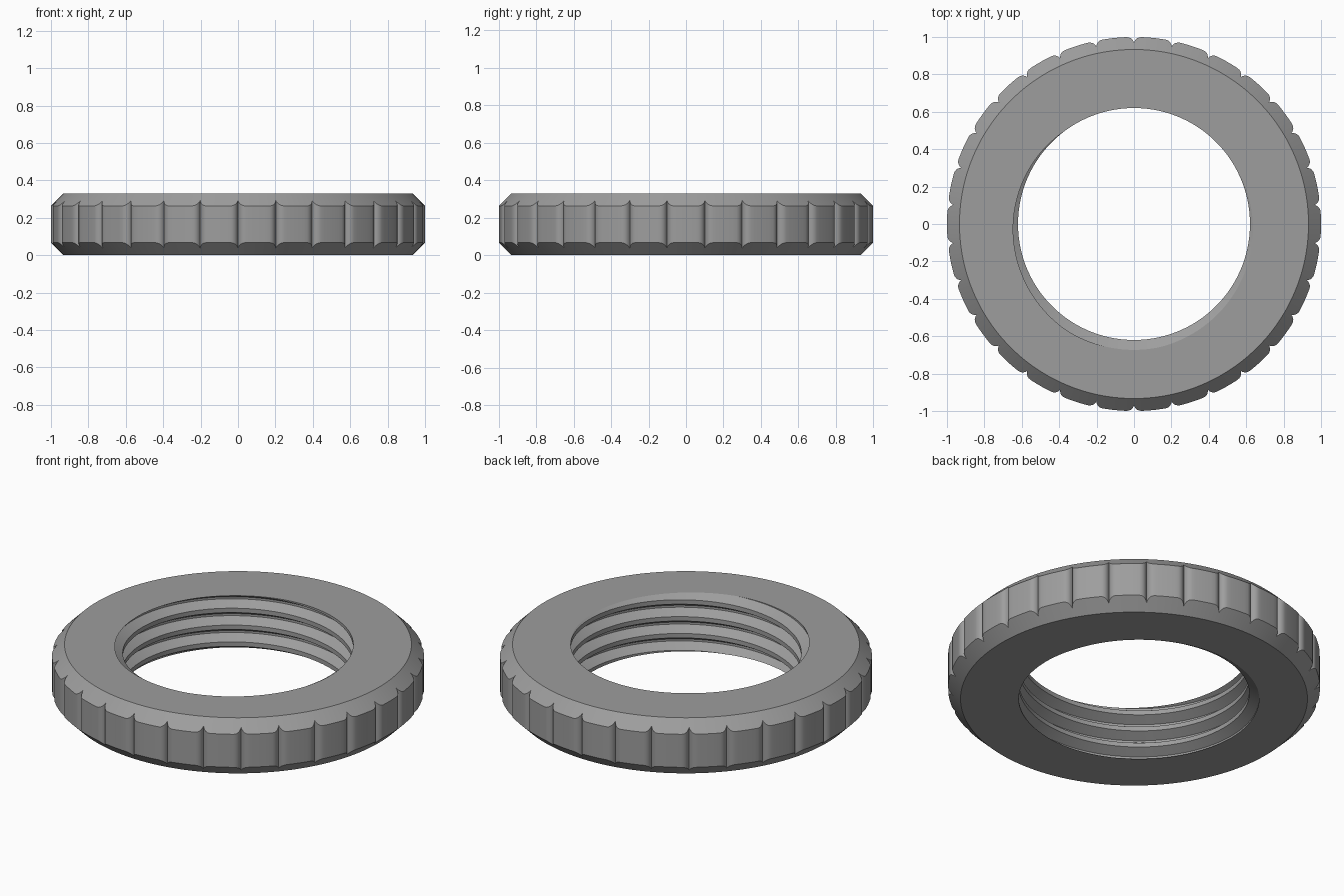
import bpy, bmesh
from math import sin, cos, sqrt, radians, floor

if "Cube" in bpy.data.objects:
    bpy.data.objects.remove(bpy.data.objects["Cube"])

H = 0.33                       # ring height
R_OUT, R_FACE = 1.0, 0.933     # grip radius and flat face radius
R_MINOR, DEPTH = 0.62, 0.053   # thread crest radius and depth
PITCH = 0.1
ROOT, EDGE = 0.006, 0.037      # half widths of the groove at root and crest
LOBES = 30


def groove_z(deg):
    """Height of one thread groove centre; rises anticlockwise."""
    return H + 0.003 + PITCH * (deg - 270) / 360


def bore_radius(z, deg):
    t = (z - groove_z(deg)) / PITCH
    d = abs(t - floor(t + 0.5)) * PITCH
    return R_MINOR + DEPTH * min(1, max(0, (EDGE - d) / (EDGE - ROOT)))


def grip_radius(off):
    """Rounded shoulder down to a sharp notch; off = degrees from the notch."""
    fillet, reach = 0.042, 0.04
    d = max(0, reach - radians(min(off, 12 - off)))
    return R_OUT - (fillet - sqrt(fillet * fillet - d * d))


# Angles: finer near each notch
half = [0, 0.25, 0.6, 1.0, 1.6, 2.3, 3.5, 4.75]
offsets = half + [6] + [12 - a for a in reversed(half[1:])]
columns = [(6 + 12 * k + a, a) for k in range(LOBES) for a in offsets]
columns.append((366, 0))

# Sweep one closed cross-section per angle
bm = bmesh.new()
rings = []
for deg, off in columns:
    section = []
    for k in range(-6, 3):                       # threaded bore, bottom to top
        for dz in (-EDGE, -ROOT, ROOT, EDGE):
            z = min(H, max(0, groove_z(deg) + k * PITCH + dz))
            section.append((bore_radius(z, deg), z))
    r = grip_radius(off)
    c = r - R_FACE
    section += [(R_FACE, H), (r, H - c), (r, c), (R_FACE, 0)]   # chamfered grip
    a = radians(deg)
    rings.append([bm.verts.new((p * cos(a), p * sin(a), z)) for p, z in section])

n = len(rings[0])
for a, b in zip(rings, rings[1:]):
    for i in range(n):
        j = (i + 1) % n
        bm.faces.new((a[i], a[j], b[j], b[i]))
bmesh.ops.remove_doubles(bm, verts=bm.verts[:], dist=0.00002)
bmesh.ops.dissolve_degenerate(bm, edges=bm.edges[:], dist=0.00002)
bmesh.ops.recalc_face_normals(bm, faces=bm.faces[:])

mesh = bpy.data.meshes.new("threaded_ring")
bm.to_mesh(mesh)
bm.free()
ring = bpy.data.objects.new("threaded_ring", mesh)
bpy.context.collection.objects.link(ring)

steel = bpy.data.materials.new("steel grey")
steel.diffuse_color = (0.34, 0.34, 0.34, 1)
steel.use_nodes = True
steel.node_tree.nodes["Principled BSDF"].inputs["Base Color"].default_value = steel.diffuse_color
mesh.materials.append(steel)

bpy.context.view_layer.objects.active = ring
ring.select_set(True)
bpy.ops.object.shade_smooth_by_angle(angle=radians(22))
